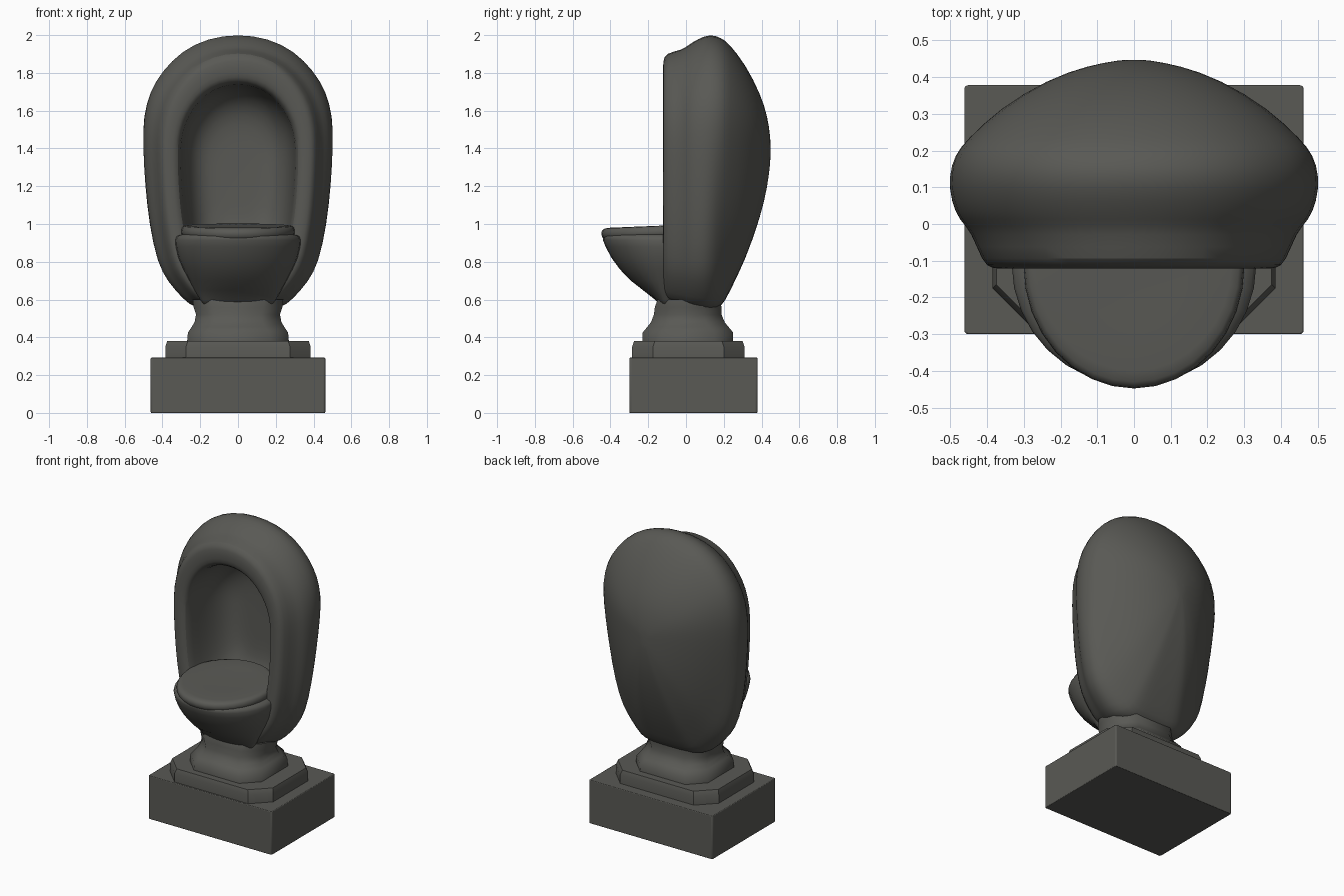
import bpy, bmesh, math

cube = bpy.data.objects.get("Cube")
if cube:
    bpy.data.objects.remove(cube, do_unlink=True)

stone = bpy.data.materials.new("dark_grey_stone")
stone.use_nodes = True
colour = (0.10, 0.10, 0.09, 1)
stone.diffuse_color = colour
stone.node_tree.nodes["Principled BSDF"].inputs["Base Color"].default_value = colour


def loft(name, rings, angle=40, subdiv=0, bevel=0):
    """Join closed rings of equal point count and cap both ends."""
    bm = bmesh.new()
    loops = [[bm.verts.new(p) for p in ring] for ring in rings]
    for a, b in zip(loops, loops[1:]):
        n = len(a)
        for i in range(n):
            j = (i + 1) % n
            bm.faces.new((a[i], a[j], b[j], b[i]))
    for end in (loops[0], loops[-1]):
        centre = bm.verts.new([sum(v.co[k] for v in end) / len(end) for k in range(3)])
        for i in range(len(end)):
            bm.faces.new((end[i], end[(i + 1) % len(end)], centre))
    bmesh.ops.recalc_face_normals(bm, faces=bm.faces)
    mesh = bpy.data.meshes.new(name)
    bm.to_mesh(mesh)
    bm.free()
    obj = bpy.data.objects.new(name, mesh)
    bpy.context.collection.objects.link(obj)
    mesh.materials.append(stone)
    if bevel:
        mod = obj.modifiers.new("soft_edges", "BEVEL")
        mod.width, mod.segments = bevel, 2
    if subdiv:
        mod = obj.modifiers.new("smooth", "SUBSURF")
        mod.levels = mod.render_levels = subdiv
    bpy.ops.object.select_all(action="DESELECT")
    obj.select_set(True)
    bpy.context.view_layer.objects.active = obj
    bpy.ops.object.shade_smooth_by_angle(angle=math.radians(angle))
    return obj


def octagon(z, w, front, back, cut):
    """Rectangle with cut corners."""
    return [(-w + cut, front, z), (w - cut, front, z), (w, front + cut, z),
            (w, back - cut, z), (w - cut, back, z), (-w + cut, back, z),
            (-w, back - cut, z), (-w, front + cut, z)]


# Half outline of the egg: (share of half width, share of height)
EGG = [(.25, 0), (.47, .005), (.58, .035), (.75, .1), (.86, .17), (.94, .31),
       (.98, .45), (1, .6), (.99, .7), (.92, .79), (.79, .865), (.58, .94), (.31, .985)]


def egg(y, w, low, high):
    """Egg outline; the lower part narrows towards the back of the shell."""
    taper = min(max((y - .12) * 4, 0), .32) if w > .3 or y > .3 else 0
    half = [(x * w * (1 - taper * (1 - t) ** 2), low + t * (high - low)) for x, t in EGG]
    pts = [(0, low)] + half + [(0, high)] + [(-x, z) for x, z in reversed(half)]
    return [(x, y, z) for x, z in pts]


def seat_ring(z, w, front, back, tilt=0, n=32):
    """Oval with separate front and back depth about the seat line."""
    mid, ring = -.11, []
    for i in range(n):
        a = math.tau * i / n
        s = math.sin(a)
        y = mid + s * (back - mid if s > 0 else mid - front)
        ring.append((w * math.cos(a), y, z + tilt * (y - mid)))
    return ring


# Plinth
loft("plinth", [octagon(z, .462, -.30, .378, .006) for z in (0, .292)], 40, 0, .006)
loft("plinth_step", [octagon(.28, .385, -.285, .31, .11), octagon(.35, .385, -.285, .31, .11),
                     octagon(.38, .375, -.275, .30, .11)], 30)

# Flared neck
NECK = [(.37, .27, -.23, .25), (.425, .265, -.23, .25), (.455, .245, -.205, .225),
        (.48, .23, -.185, .205), (.52, .222, -.17, .188), (.56, .235, -.165, .188),
        (.60, .24, -.15, .18)]
loft("neck", [octagon(z, w, f, b, .1) for z, w, f, b in NECK], 50)

# Egg shell: cavity first, out over the rim, round to the back
SHELL = [(.245, .12, 1.05, 1.48), (.235, .19, .95, 1.58), (.18, .255, .86, 1.68),
         (.06, .295, .78, 1.735), (-.075, .305, .74, 1.74), (-.112, .318, .72, 1.765),
         (-.122, .345, .68, 1.80), (-.122, .39, .62, 1.875), (-.105, .415, .585, 1.912),
         (-.02, .445, .57, 1.928), (.01, .478, .56, 1.953), (.06, .5, .55, 1.985),
         (.13, .512, .545, 2.015), (.19, .508, .56, 1.99),
         (.225, .482, .63, 1.965), (.315, .385, .81, 1.85), (.395, .245, 1.04, 1.69),
         (.432, .13, 1.2, 1.57), (.447, .04, 1.33, 1.46)]
loft("egg_shell", [egg(*r) for r in SHELL], 50, 1)

# Bowl and seat cushion
BOWL = [(.56, .17, -.13, .10), (.60, .20, -.165, .12), (.65, .23, -.228, .14),
        (.70, .258, -.292, .15), (.76, .29, -.35, .15), (.82, .316, -.394, .15),
        (.88, .33, -.426, .15), (.915, .333, -.440, .15), (.935, .325, -.441, .15),
        (.948, .29, -.425, .15)]
loft("bowl", [seat_ring(*r) for r in BOWL], 60)
SEAT = [(.93, .285, -.43, .16), (.942, .298, -.443, .17), (.96, .301, -.448, .17),
        (.979, .297, -.445, .17), (.989, .286, -.43, .17), (.992, .265, -.40, .15),
        (.988, .15, -.28, .08)]
loft("seat", [seat_ring(*r, tilt=.04) for r in SEAT], 60)
